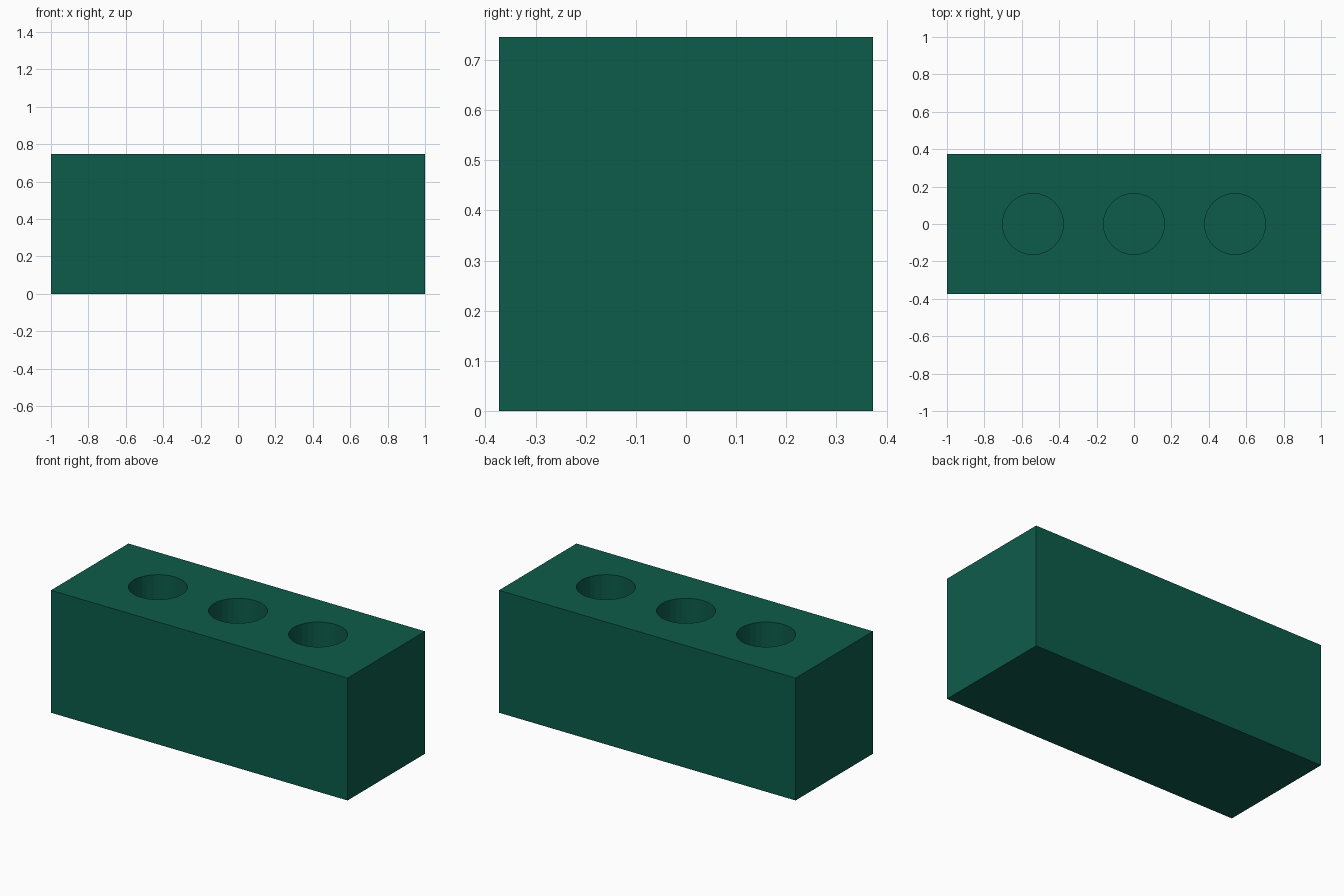
import bpy

if "Cube" in bpy.data.objects:
    bpy.data.objects.remove(bpy.data.objects["Cube"])

WIDTH, SIDE = 2.0, 0.746
HOLE_RADIUS, HOLE_DEPTH, HOLE_SPACING = 0.163, 0.40, 0.54

# Solid block standing on the ground
bpy.ops.mesh.primitive_cube_add(size=1, location=(0, 0, SIDE / 2))
block = bpy.context.object
block.name = "holder_block"
block.scale = (WIDTH, SIDE, SIDE)
bpy.ops.object.transform_apply(location=False, rotation=False, scale=True)

green = bpy.data.materials.new("dark_green")
green.diffuse_color = (0.004, 0.107, 0.07, 1)
green.use_nodes = True
green.node_tree.nodes["Principled BSDF"].inputs["Base Color"].default_value = green.diffuse_color
block.data.materials.append(green)


def drill_hole(x, label):
    """Cut a blind round socket into the top face."""
    overshoot = 0.1
    height = HOLE_DEPTH + overshoot
    bpy.ops.mesh.primitive_cylinder_add(
        vertices=32, radius=HOLE_RADIUS, depth=height,
        location=(x, 0, SIDE - HOLE_DEPTH + height / 2))
    cutter = bpy.context.object
    cutter.name = label + "_hole_cutter"
    cutter.data.materials.append(green)
    cutter.hide_render = True
    cutter.display_type = 'WIRE'
    cut = block.modifiers.new(label + "_hole", 'BOOLEAN')
    cut.operation = 'DIFFERENCE'
    cut.solver = 'EXACT'
    cut.object = cutter


# Three evenly spaced sockets along the top
for i, label in enumerate(("left", "middle", "right")):
    drill_hole((i - 1) * HOLE_SPACING, label)
